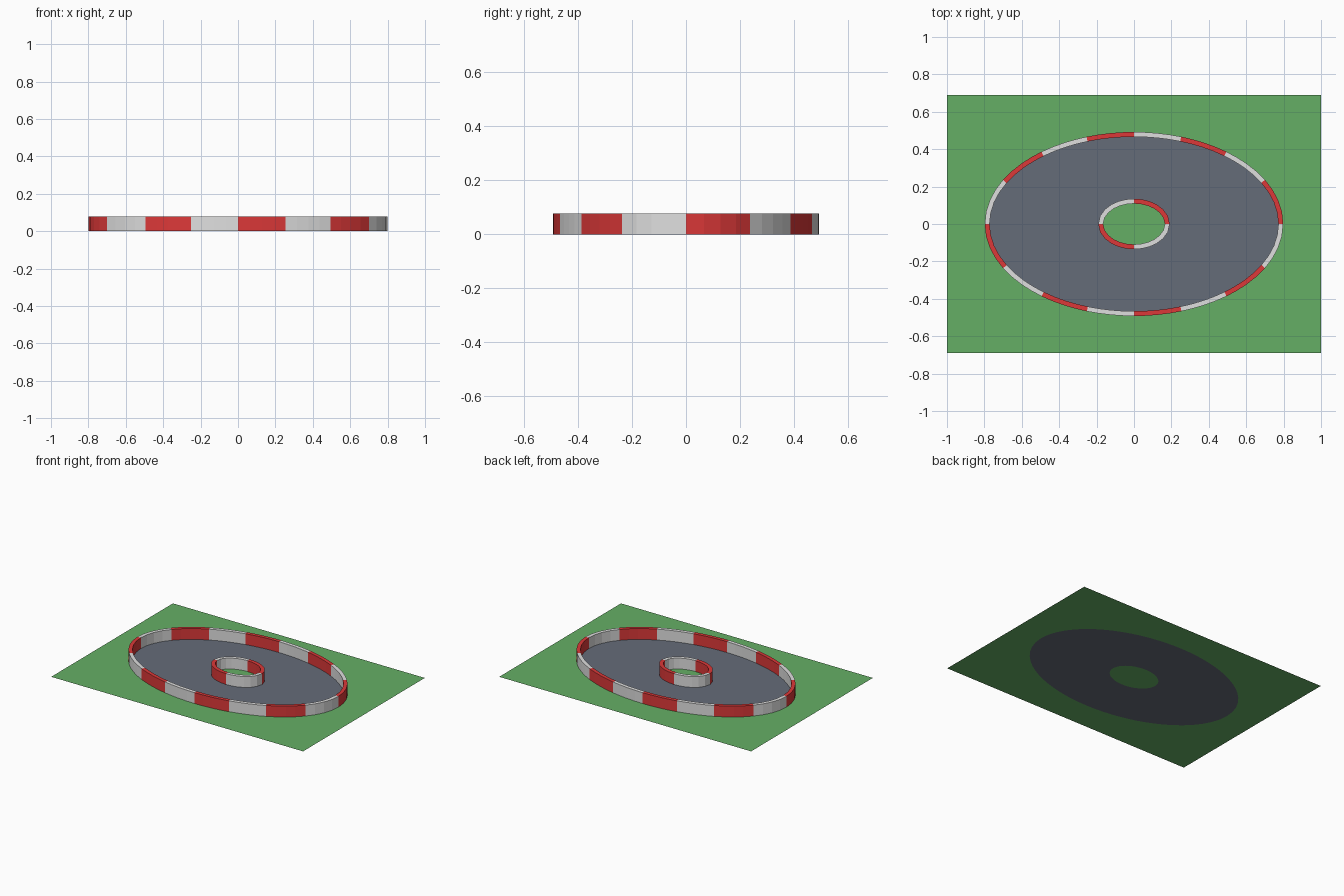
import bpy, bmesh, math
from mathutils import Vector

cube = bpy.data.objects.get("Cube")
if cube:
    bpy.data.objects.remove(cube, do_unlink=True)


def material(name, r, g, b):
    m = bpy.data.materials.new(name)
    m.use_nodes = True
    m.diffuse_color = (r, g, b, 1)
    m.node_tree.nodes["Principled BSDF"].inputs["Base Color"].default_value = (r, g, b, 1)
    return m


grass = material("grass green", 0.13, 0.43, 0.13)
asphalt = material("asphalt grey", 0.13, 0.15, 0.19)
red = material("barrier red", 0.72, 0.04, 0.04)
white = material("barrier white", 0.74, 0.74, 0.74)

WALL_HEIGHT = 0.078
WALL_WIDTH = 0.026
OUTER = (0.785, 0.479)   # centre lines of the two barriers
INNER = (0.178, 0.122)
HALF_X, HALF_Y = 1.0, 0.69


def even_angles(a, b, count):
    """Ellipse parameters that split the outline into equal lengths."""
    fine = 4000
    lengths = [0.0]
    for i in range(fine):
        t = 2 * math.pi * (i + 0.5) / fine
        lengths.append(lengths[-1] + math.hypot(a * math.sin(t), b * math.cos(t)))
    angles, i = [], 0
    for k in range(count):
        while lengths[i] < lengths[-1] * k / count - 1e-9:
            i += 1
        angles.append(2 * math.pi * i / fine)
    return angles


def outline(a, b, count, offset=0.0):
    """Points on an ellipse, pushed outward along the normal."""
    points = []
    for t in even_angles(a, b, count):
        normal = Vector((b * math.cos(t), a * math.sin(t), 0)).normalized()
        points.append(Vector((a * math.cos(t), b * math.sin(t), 0)) + normal * offset)
    return points


def finish(name, bm, *materials):
    mesh = bpy.data.meshes.new(name)
    bm.to_mesh(mesh)
    bm.free()
    for m in materials:
        mesh.materials.append(m)
    obj = bpy.data.objects.new(name, mesh)
    bpy.context.collection.objects.link(obj)
    return obj


def flat_band(name, inside, outside, mat):
    """Flat strip between two closed outlines."""
    bm = bmesh.new()
    a = [bm.verts.new(p) for p in inside]
    b = [bm.verts.new(p) for p in outside]
    for i in range(len(a)):
        j = (i + 1) % len(a)
        bm.faces.new((a[i], b[i], b[j], a[j]))
    return finish(name, bm, mat)


def barrier(name, size, blocks, steps):
    """Upright ring with alternating red and white blocks."""
    count = blocks * steps
    bm = bmesh.new()
    rings = []
    for offset, z in ((0.5, 0), (0.5, 1), (-0.5, 1), (-0.5, 0)):
        pts = outline(*size, count, offset * WALL_WIDTH)
        rings.append([bm.verts.new((p.x, p.y, z * WALL_HEIGHT)) for p in pts])
    for low, high in zip(rings, rings[1:]):
        for i in range(count):
            j = (i + 1) % count
            face = bm.faces.new((low[i], low[j], high[j], high[i]))
            face.material_index = (i // steps) % 2
    return finish(name, bm, red, white)


# Grass around the track: outline stretched out to the rectangle
edge = outline(*OUTER, 64)
border = []
for p in edge:
    scale = min(HALF_X / max(abs(p.x), 1e-6), HALF_Y / max(abs(p.y), 1e-6))
    border.append(p * scale)
for sx in (-1, 1):
    for sy in (-1, 1):
        corner = Vector((sx * HALF_X, sy * HALF_Y, 0))
        nearest = min(range(len(border)), key=lambda k: (border[k] - corner).length)
        border[nearest] = corner
flat_band("outer_grass", edge, border, grass)

# Track surface
flat_band("track_surface", outline(*INNER, 64), edge, asphalt)

# Grass island in the middle
bm = bmesh.new()
bm.faces.new([bm.verts.new(p) for p in outline(*INNER, 64)])
finish("centre_grass", bm, grass)

# Barriers
barrier("outer_barrier", OUTER, 16, 4)
barrier("inner_barrier", INNER, 4, 6)
